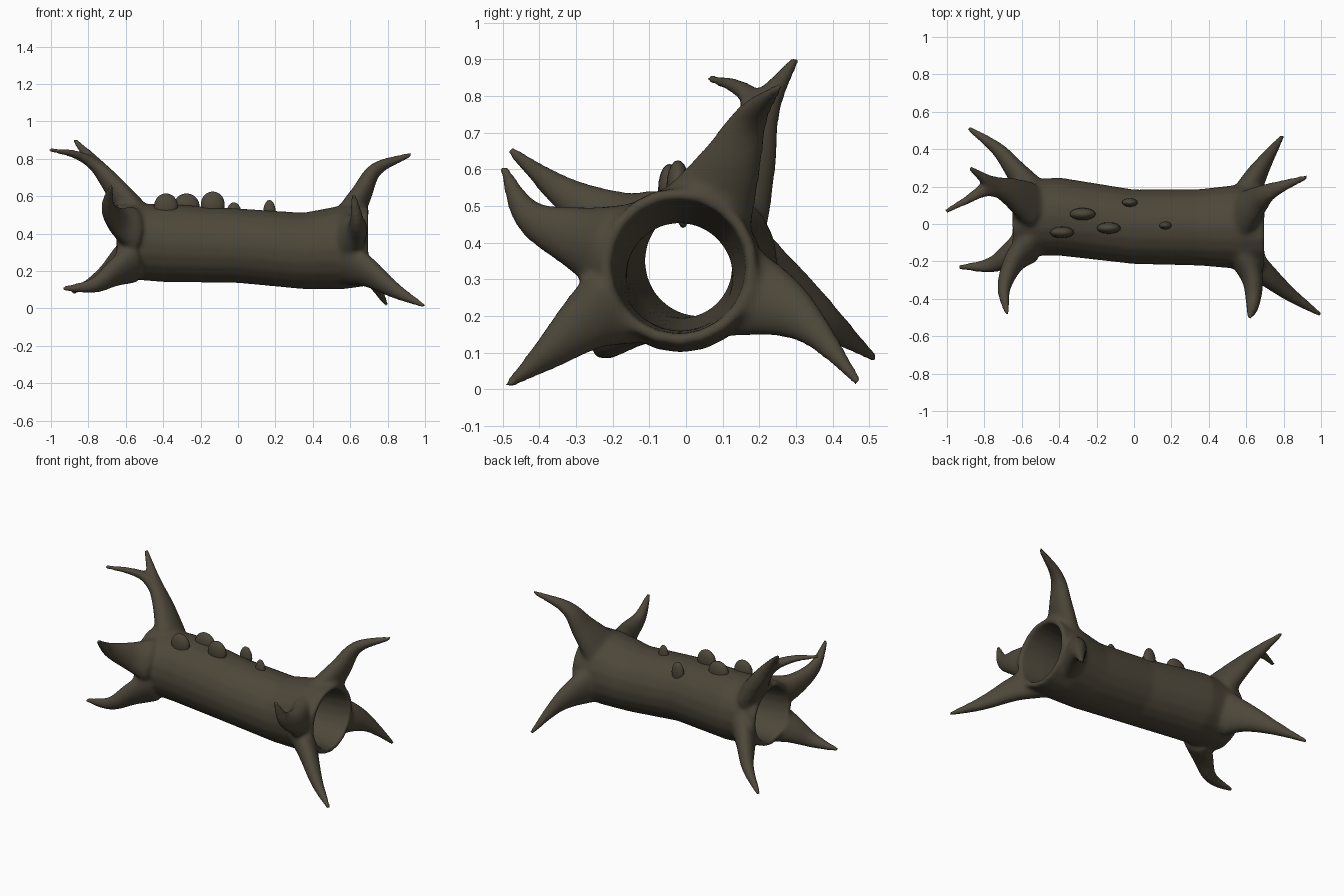
import bpy, bmesh, math
from mathutils import Vector

if "Cube" in bpy.data.objects:
    bpy.data.objects.remove(bpy.data.objects["Cube"])

bark = bpy.data.materials.new("dark_bark")
bark.diffuse_color = (0.075, 0.063, 0.042, 1)
bark.use_nodes = True
bark.node_tree.nodes["Principled BSDF"].inputs["Base Color"].default_value = bark.diffuse_color
X, Y, Z = Vector((1, 0, 0)), Vector((0, 1, 0)), Vector((0, 0, 1))
N = 20


def ring(c, u, v):
    return [c + u * math.cos(2 * math.pi * i / N) + v * math.sin(2 * math.pi * i / N)
            for i in range(N)]


def loft(bm, rings):
    """Closed skin through a list of rings."""
    vs = [[bm.verts.new(p) for p in r] for r in rings]
    faces = [bm.faces.new(vs[0]), bm.faces.new(vs[-1])]
    for a, b in zip(vs, vs[1:]):
        for i in range(N):
            j = (i + 1) % N
            faces.append(bm.faces.new((a[i], a[j], b[j], b[i])))
    bmesh.ops.recalc_face_normals(bm, faces=faces)


def tube(bm, rows):
    loft(bm, [ring(Vector((x, y, z)), Y * r, Z * r) for x, y, z, r in rows])


def make(name, bm):
    me = bpy.data.meshes.new(name)
    bm.to_mesh(me)
    bm.free()
    ob = bpy.data.objects.new(name, me)
    bpy.context.collection.objects.link(ob)
    me.materials.append(bark)
    return ob


def spline(P, steps=5):
    """Smooth path through the points."""
    Q = [P[0] * 2 - P[1]] + P + [P[-1] * 2 - P[-2]]
    out = []
    for a, b, c, d in zip(Q, Q[1:], Q[2:], Q[3:]):
        for k in range(steps):
            t = k / steps
            out.append((b * 2 + (c - a) * t + (a * 2 - b * 5 + c * 4 - d) * t ** 2
                        + (b * 3 - a - c * 3 + d) * t ** 3) / 2)
    return out + [P[-1]]


def root(bm, pts, size=1.0):
    """Tapered root, wide around the log at its foot."""
    P = [Vector(p) for p in pts]
    P[-1] += (P[-1] - P[-2]).normalized() * 0.012   # offsets later smoothing
    side = X.cross(Vector((0, P[1].y, P[1].z - 0.33)).normalized())
    C = spline(P)
    rings = []
    for i, p in enumerate(C):
        d = (C[min(i + 1, len(C) - 1)] - C[max(i - 1, 0)]).normalized()
        u = (side - d * side.dot(d)).normalized()
        s = 1 - i / (len(C) - 1)
        rings.append(ring(p, u * (.014 + .12 * size * s ** 1.2),
                          d.cross(u) * (.014 + .062 * size * s ** .9)))
    loft(bm, rings)


# solid log body with a gentle bend: x, y, z, radius
rows = [(-.65, .03, .36, .20), (-.4, .04, .35, .21), (0, -.015, .335, .20),
        (.35, -.018, .307, .205), (.55, -.015, .325, .225), (.7, -.02, .335, .215)]
bm = bmesh.new()
tube(bm, rows)

# roots grow from each rim: two waypoints and a tip
right = [[(.66, .12, .61), (.74, .18, .745), (.92, .25, .82)],
         [(.70, -.265, .19), (.84, -.38, .095), (.99, -.48, .016)],
         [(.635, -.3, .415), (.635, -.43, .475), (.62, -.495, .6)],
         [(.655, .26, .225), (.715, .355, .155), (.79, .465, .025)]]
left = [[(-.655, .165, .64), (-.76, .215, .77), (-.87, .295, .895)],
        [(-.63, .28, .25), (-.73, .40, .17), (-.88, .51, .088)],
        [(-.66, -.16, .19), (-.77, -.22, .123), (-.93, -.23, .105)],
        [(-.64, -.2, .46), (-.695, -.34, .54), (-.68, -.475, .65)]]
for centre, group in ((Vector((.59, -.02, .33)), right), (Vector((-.56, .035, .355)), left)):
    for pts in group:
        out = Vector((0, pts[0][1] - centre.y, pts[0][2] - centre.z)).normalized()
        root(bm, [centre + out * .17] + pts)
# side prong of the forked root
root(bm, [(-.70, .19, .70), (-.80, .18, .79), (-.89, .13, .828), (-1, .07, .845)], .35)
log = make("hollow_log", bm)

# bore follows the log and flares at both ends
bore_rows = [(x, y, z, r - (.03 if abs(x) > .6 else .058)) for x, y, z, r in rows]
flare = [(x * 1.19, y, z, r + .06) for x, y, z, r in (bore_rows[0], bore_rows[-1])]
bm = bmesh.new()
tube(bm, [flare[0]] + bore_rows + [flare[1]])
bore = make("bore_cutter", bm)
bore.hide_render = True


def remesh(name):
    m = log.modifiers.new(name, 'REMESH')
    m.mode, m.voxel_size, m.use_smooth_shade = 'VOXEL', 0.011, True


# fuse roots into the log, hollow it and soften the joins
remesh("fuse")
m = log.modifiers.new("hollow", 'BOOLEAN')
m.operation, m.object, m.solver = 'DIFFERENCE', bore, 'EXACT'
remesh("even")
m = log.modifiers.new("soften", 'SMOOTH')
m.factor, m.iterations = 0.5, 12
baked = bpy.data.meshes.new_from_object(log.evaluated_get(bpy.context.evaluated_depsgraph_get()))
log.modifiers.clear()
log.data = baked
baked.materials.clear()
baked.materials.append(bark)
for p in baked.polygons:
    p.use_smooth = True
    p.material_index = 0
bpy.data.objects.remove(bore)

# rounded growths on top: x, y, half width, top height
for i, (x, y, rx, top) in enumerate([(-.385, -.045, .064, .615), (-.275, .053, .07, .615),
                                     (-.135, -.022, .064, .625), (-.022, .115, .042, .567),
                                     (.168, -.008, .034, .58)]):
    bm = bmesh.new()
    bmesh.ops.create_uvsphere(bm, u_segments=16, v_segments=10, radius=1)
    for v in bm.verts:
        v.co = Vector((x + v.co.x * rx, y + v.co.y * (.01 + rx * .33), top - .07 + v.co.z * .07))
    for f in bm.faces:
        f.smooth = True
    make(f"growth_{i + 1}", bm)
